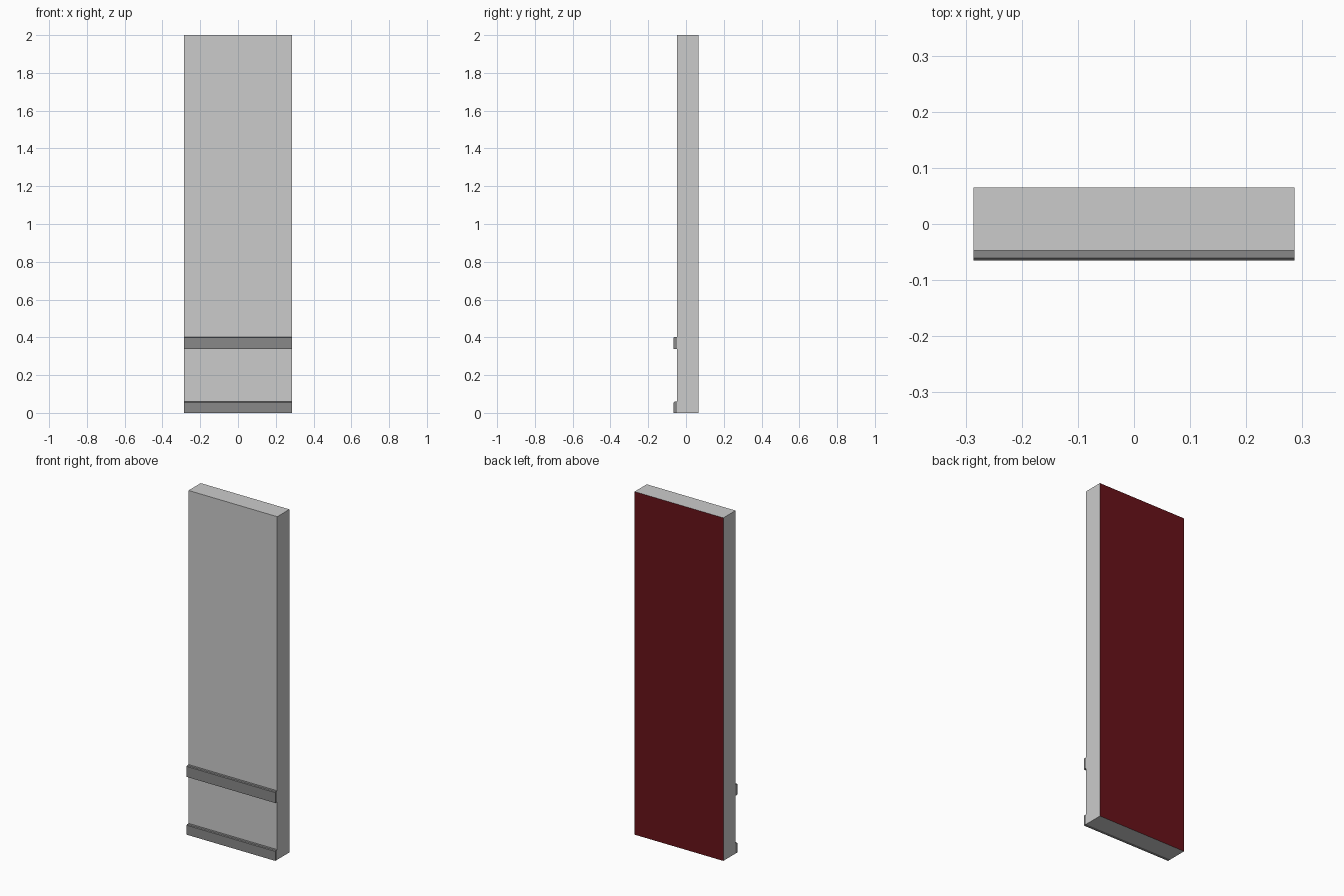
import bpy, bmesh

if "Cube" in bpy.data.objects:
    bpy.data.objects.remove(bpy.data.objects["Cube"])

HALF_W = 0.286
Y_FRONT, Y_PANEL, Y_BACK = -0.065, -0.047, 0.067 - 0.002


def material(name, color):
    m = bpy.data.materials.new(name)
    m.diffuse_color = color
    m.use_nodes = True
    m.node_tree.nodes["Principled BSDF"].inputs["Base Color"].default_value = m.diffuse_color
    return m


def extrude_profile(name, profile, mats):
    """Extrude a (y, z) outline along x across the full width."""
    bm = bmesh.new()
    face = bm.faces.new([bm.verts.new((-HALF_W, y, z)) for y, z in profile])
    ext = bmesh.ops.extrude_face_region(bm, geom=[face])
    moved = [g for g in ext["geom"] if isinstance(g, bmesh.types.BMVert)]
    bmesh.ops.translate(bm, verts=moved, vec=(2 * HALF_W, 0, 0))
    bmesh.ops.recalc_face_normals(bm, faces=bm.faces)
    # second material, if any, goes on the rear face
    if len(mats) > 1:
        for f in bm.faces:
            if f.normal.y > 0.9:
                f.material_index = 1
    mesh = bpy.data.meshes.new(name)
    bm.to_mesh(mesh)
    bm.free()
    for m in mats:
        mesh.materials.append(m)
    obj = bpy.data.objects.new(name, mesh)
    bpy.context.collection.objects.link(obj)
    return obj


light_grey = material("wall_grey", (0.8, 0.8, 0.8, 1))
dark_grey = material("trim_grey", (0.25, 0.25, 0.25, 1))
dark_red = material("back_red", (0.14, 0.006, 0.01, 1))

# Wall panel with a red rear face
extrude_profile("wall_panel",
                [(Y_PANEL, 0), (Y_BACK, 0), (Y_BACK, 2), (Y_PANEL, 2)],
                [light_grey, dark_red])

# Baseboard and chair rail, each with a small chamfered top edge
for name, z0, z1 in (("baseboard", 0.0, 0.059), ("chair_rail", 0.337, 0.402)):
    c = 0.004
    extrude_profile(name,
                    [(Y_PANEL, z0), (Y_FRONT, z0), (Y_FRONT, z1 - c),
                     (Y_FRONT + c, z1), (Y_PANEL, z1)],
                    [dark_grey])
